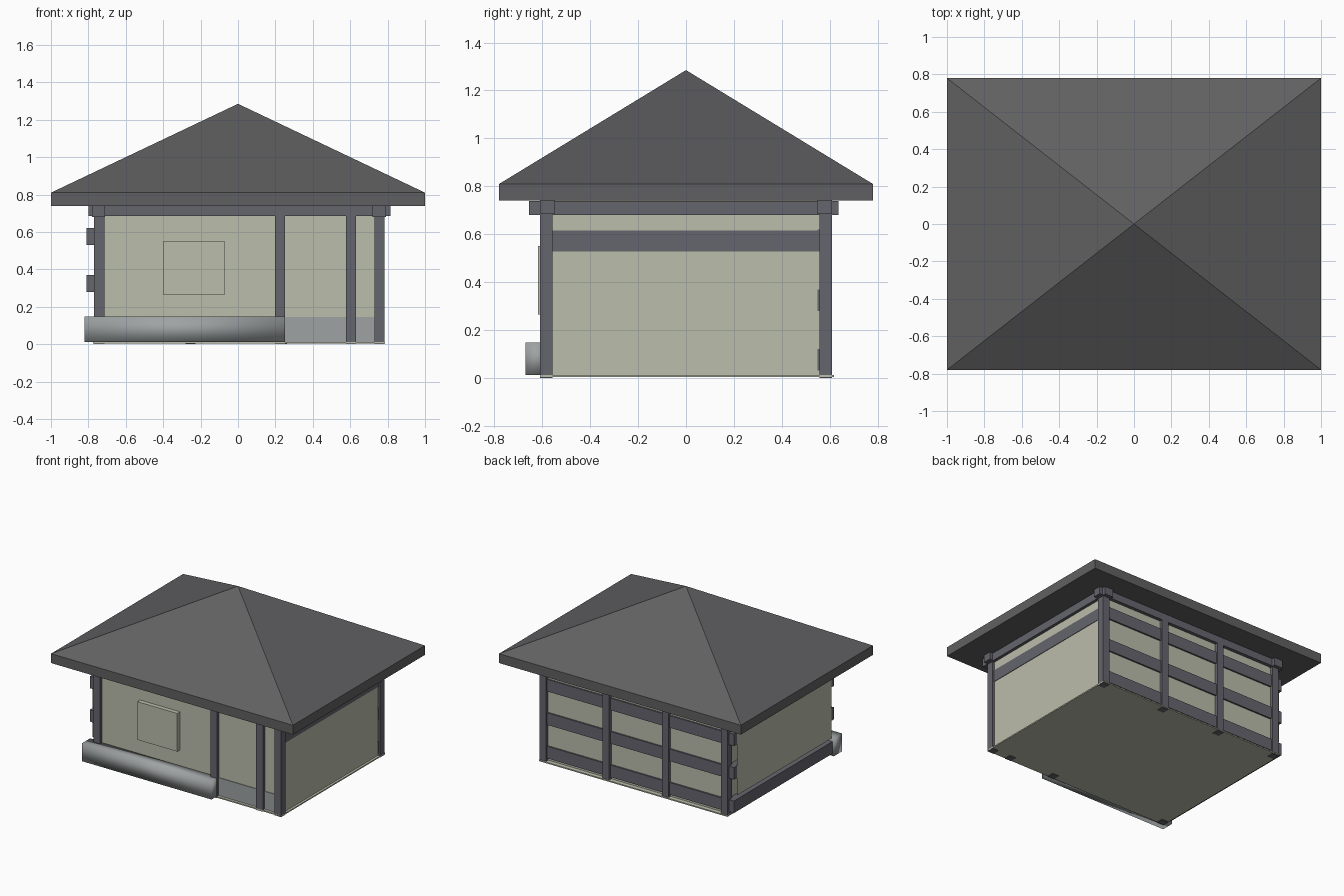
import bpy, bmesh

if "Cube" in bpy.data.objects:
    bpy.data.objects.remove(bpy.data.objects["Cube"])

def mat(name, r, g, b):
    m = bpy.data.materials.new(name)
    m.diffuse_color = (r, g, b, 1)
    m.use_nodes = True
    m.node_tree.nodes["Principled BSDF"].inputs["Base Color"].default_value = m.diffuse_color
    return m

PLASTER = mat("plaster_beige", .50, .51, .41)
TIMBER = mat("timber_grey", .13, .13, .155)
ROOF = mat("roof_grey", .118, .118, .122)
STONE = mat("stone_grey", .34, .365, .365)

def mesh(name, verts, faces, m):
    me = bpy.data.meshes.new(name)
    me.from_pydata(verts, [], faces)
    bm = bmesh.new()
    bm.from_mesh(me)
    bmesh.ops.recalc_face_normals(bm, faces=bm.faces)
    bm.to_mesh(me)
    bm.free()
    me.materials.append(m)
    ob = bpy.data.objects.new(name, me)
    bpy.context.collection.objects.link(ob)
    return ob

BOX = [(0, 1, 3, 2), (4, 6, 7, 5), (0, 4, 5, 1), (2, 3, 7, 6), (0, 2, 6, 4), (1, 5, 7, 3)]

def box(name, x0, x1, y0, y1, z0, z1, m):
    v = [(x, y, z) for x in (x0, x1) for y in (y0, y1) for z in (z0, z1)]
    return mesh(name, v, BOX, m)

# hipped roof with a flat rim
W, D, E0, E1 = 1.0, .78, .74, .81
ring = [(-W, -D), (W, -D), (W, D), (-W, D)]
verts = [(x, y, z) for z in (E0, E1) for x, y in ring] + [(0, 0, 1.285)]
faces = [(3, 2, 1, 0)]
for i in range(4):
    j = (i + 1) % 4
    faces += [(i, j, j + 4, i + 4), (i + 4, j + 4, 8)]
mesh("roof", verts, faces, ROOF)

# house body and floor slab
box("walls", -.755, .768, -.585, .585, .008, .74, PLASTER)
box("floor", -.775, .785, -.61, .618, .003, .012, PLASTER)

# thin left wall skin in front of the upper rails
mesh("left_wall_skin", [(-.812, -.56, .15), (-.812, .56, .15), (-.812, .56, .68), (-.812, -.56, .68)],
     [(0, 3, 2, 1)], PLASTER)

# posts on the front and back
for x in (-.742, .225, .605, .757):
    box("front_post", x - .027, x + .027, -.61, -.557, 0, .69, TIMBER)
for x in (-.742, -.255, .235, .757):
    box("back_post", x - .027, x + .027, .557, .61, 0, .69, TIMBER)

# horizontal rails: back and left walls, plus the top right one
for z in (.03, .28, .53):
    box("back_rail", -.77, .77, .55, .597, z, z + .09, TIMBER)
    box("left_rail", -.81, -.75, -.59, .59, z, z + .09, TIMBER)
box("right_rail", .74, .772, -.57, .57, .527, .615, TIMBER)

# eave beams crossing at the corners
for s in (-1, 1):
    box("eave_beam_long", -.80, .815, s * .58 - .03, s * .58 + .03, .685, .745, TIMBER)
    x = -.745 if s < 0 else .755
    box("eave_beam_short", x - .035, x + .035, -.655, .637, .68, .738, TIMBER)

# front shutter and stone base
box("shutter", -.40, -.07, -.618, -.58, .265, .55, PLASTER)
box("doorstep_plate", .25, .735, -.59, -.58, .012, .145, STONE)
bench = box("front_bench", -.82, .25, -.67, -.575, .012, .147, STONE)
for p in bench.data.polygons:
    p.use_smooth = True
